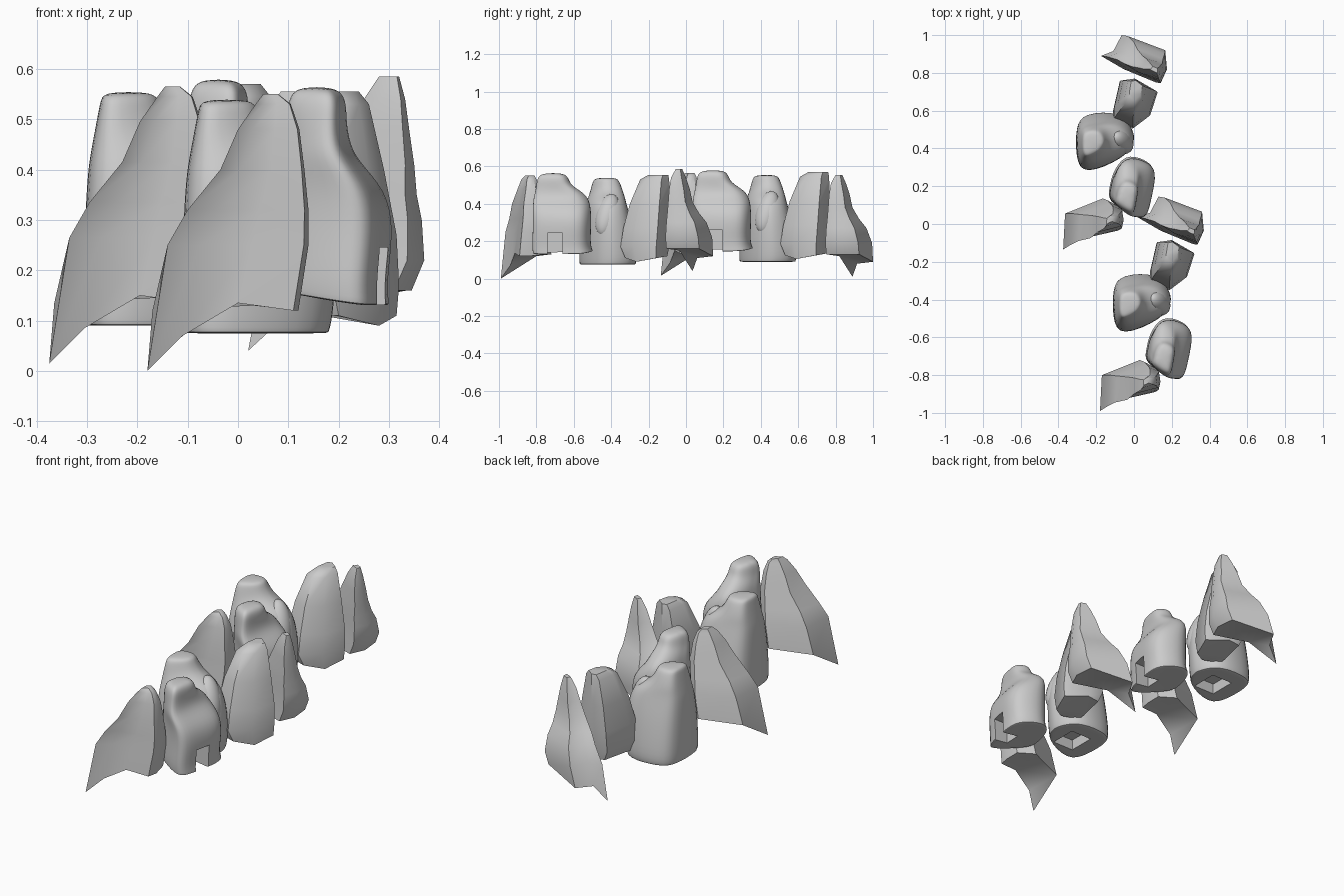
import bpy
import bmesh
from mathutils import Vector

if "Cube" in bpy.data.objects:
    bpy.data.objects.remove(bpy.data.objects["Cube"], do_unlink=True)

# Single stone colour
stone = bpy.data.materials.new("pale_grey_stone")
stone.use_nodes = True
grey = (0.6, 0.6, 0.6, 1)
stone.diffuse_color = grey
stone.node_tree.nodes["Principled BSDF"].inputs["Base Color"].default_value = grey


def activate(obj):
    bpy.ops.object.select_all(action='DESELECT')
    bpy.context.view_layer.objects.active = obj
    obj.select_set(True)


def apply_modifier(obj, kind, **settings):
    activate(obj)
    modifier = obj.modifiers.new(kind.lower(), kind)
    for key, value in settings.items():
        setattr(modifier, key, value)
    bpy.ops.object.modifier_apply(modifier=modifier.name)


def remap(value, old_low, old_high, low, high):
    return low + (value - old_low) / (old_high - old_low) * (high - low)


def push_corners(ring):
    """Push each corner outwards, to make up for the smoothing that follows."""
    mids = [(ring[i - 1] + ring[(i + 1) % len(ring)]) / 2 for i in range(len(ring))]
    return [p + (p - mid) * 0.4 for p, mid in zip(ring, mids)]


def loft_rock(name, base, levels, rounded=False):
    """Loft a base outline through levels of (z, x min, x max, y min, y max)."""
    xs, ys = [p[0] for p in base], [p[1] for p in base]
    x_span, y_span = (min(xs), max(xs)), (min(ys), max(ys))
    outlines = [[Vector(p) for p in base]]
    for z, x_low, x_high, y_low, y_high in levels:
        outlines.append([Vector((remap(x, *x_span, x_low, x_high),
                                 remap(y, *y_span, y_low, y_high), z))
                         for x, y, _ in base])
    if rounded:
        outlines = [push_corners(outline) for outline in outlines]
    bm = bmesh.new()
    rings = [[bm.verts.new(p) for p in outline] for outline in outlines]
    for lower, upper in zip(rings, rings[1:]):
        for i in range(len(base)):
            j = (i + 1) % len(base)
            bm.faces.new((lower[i], lower[j], upper[j], upper[i]))
    foot, crown = bm.faces.new(rings[0]), bm.faces.new(rings[-1])
    if rounded:
        bmesh.ops.inset_individual(bm, faces=[foot], thickness=0.025)
    else:
        bmesh.ops.triangulate(bm, faces=[foot, crown])
    bmesh.ops.recalc_face_normals(bm, faces=bm.faces)
    mesh = bpy.data.meshes.new(name)
    bm.to_mesh(mesh)
    bm.free()
    mesh.materials.append(stone)
    obj = bpy.data.objects.new(name, mesh)
    bpy.context.collection.objects.link(obj)
    if rounded:
        apply_modifier(obj, 'SUBSURF', levels=2)
    return obj


def cut_notch(obj, centre, size):
    """Cut a square-sided hollow out of the foot of a rock."""
    bpy.ops.mesh.primitive_cube_add(size=1, location=centre)
    cutter = bpy.context.object
    cutter.hide_render = True
    cutter.scale = size
    cutter.data.materials.append(stone)
    bpy.context.view_layer.update()
    apply_modifier(obj, 'BOOLEAN', object=cutter, operation='DIFFERENCE', solver='EXACT')
    bpy.data.objects.remove(cutter, do_unlink=True)


# Front rock, with a long spur reaching forward
spur_rock = loft_rock(
    "front_spur_rock",
    [(-.18, -.99, 0), (-.11, -.94, .07), (0, -.915, .135), (.11, -.89, .12),
     (.12, -.84, .12), (.11, -.77, .13), (.03, -.72, .13), (-.17, -.80, .12)],
    [(.25, -.14, .14, -.965, -.73), (.32, -.1, .14, -.945, -.745),
     (.40, -.035, .132, -.93, -.76), (.48, 0, .122, -.9, -.78),
     (.53, .035, .105, -.88, -.8), (.55, .05, .08, -.86, -.81)])

# Broad rock with an arched foot
arch_rock = loft_rock(
    "arched_rock",
    [(.07, -.66, .16), (.085, -.59, .16), (.15, -.50, .15), (.25, -.52, .14),
     (.30, -.58, .13), (.28, -.71, .13), (.25, -.81, .13), (.18, -.8, .14),
     (.07, -.73, .16)],
    [(.18, .075, .295, -.815, -.515), (.28, .075, .31, -.81, -.51),
     (.36, .08, .295, -.81, -.51), (.42, .085, .235, -.81, -.52),
     (.46, .09, .22, -.8, -.55), (.5, .1, .215, -.795, -.62),
     (.54, .105, .215, -.79, -.63), (.565, .12, .195, -.765, -.655)], rounded=True)
cut_notch(arch_rock, (.28, -.7, .15), (.16, .08, .19))

# Blunt rock with a lower ridge on its side
blunt_rock = loft_rock(
    "blunt_rock",
    [(-.1, -.49, .075), (-.05, -.57, .075), (.12, -.5, .075), (.17, -.42, .075),
     (.17, -.365, .075), (.11, -.28, .075), (-.05, -.285, .075), (-.1, -.355, .075)],
    [(.11, -.105, .18, -.575, -.27), (.28, -.1, .19, -.565, -.295),
     (.38, -.095, .17, -.545, -.32), (.42, -.09, .135, -.53, -.33),
     (.46, -.085, .06, -.515, -.34), (.52, -.075, .035, -.5, -.36),
     (.54, -.07, .025, -.485, -.375)], rounded=True)
cut_notch(blunt_rock, (.04, -.43, .06), (.12, .14, .14))

bpy.ops.mesh.primitive_uv_sphere_add(segments=20, ring_count=12, radius=1,
                                     location=(.13, -.42, .34), rotation=(-.25, -.3, 0))
ridge = bpy.context.object
ridge.name = "blunt_rock_ridge"
ridge.scale = (.055, .06, .12)
ridge.data.materials.append(stone)

# Faceted wedge
wedge_rock = loft_rock(
    "wedge_rock",
    [(.11, -.24, .12), (.11, -.29, .11), (.2, -.325, .11), (.28, -.265, .09),
     (.315, -.16, .11), (.21, -.1, .12), (.14, -.11, .12)],
    [(.17, .085, .32, -.35, -.09), (.27, .09, .315, -.335, -.085),
     (.40, .11, .29, -.3, -.085), (.53, .145, .26, -.245, -.09),
     (.555, .17, .24, -.2, -.095)])

# Tall rock, with a spur on the opposite hand
tall_rock = loft_rock(
    "tall_spur_rock",
    [(.02, .035, .04), (.14, -.035, .15), (.31, -.105, .16), (.345, -.03, .16),
     (.335, .07, .16), (.13, .145, .12), (.085, .06, .11)],
    [(.22, .055, .37, -.11, .14), (.3, .105, .365, -.105, .11),
     (.35, .14, .355, -.1, .07), (.41, .185, .35, -.095, .035),
     (.48, .22, .34, -.09, .02), (.54, .25, .332, -.08, 0),
     (.585, .28, .32, -.055, -.02)])

# Finish the row, then repeat it further back
for rock in (spur_rock, arch_rock, blunt_rock, ridge, wedge_rock, tall_rock):
    activate(rock)
    bpy.ops.object.shade_smooth_by_angle(angle=0.7)
    twin = rock.copy()
    twin.name = "rear_" + rock.name
    drop = -.03 if rock is tall_rock else .015
    twin.location = rock.location + Vector((-.195, .855, drop))
    bpy.context.collection.objects.link(twin)
